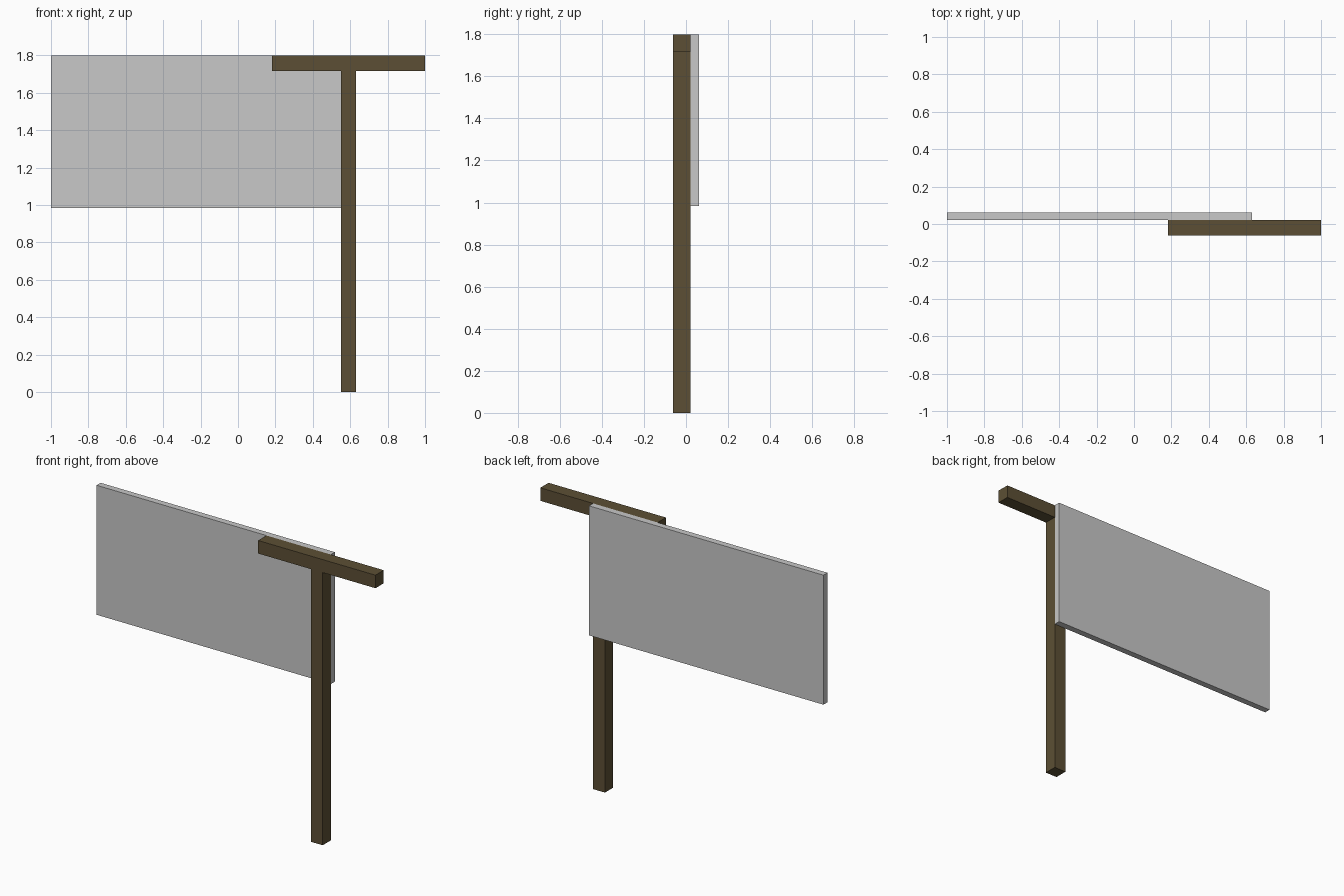
import bpy

if "Cube" in bpy.data.objects:
    bpy.data.objects.remove(bpy.data.objects["Cube"])


def material(name, rgb):
    m = bpy.data.materials.new(name)
    m.diffuse_color = (*rgb, 1.0)
    m.use_nodes = True
    m.node_tree.nodes["Principled BSDF"].inputs["Base Color"].default_value = m.diffuse_color
    return m


def box(name, lo, hi, mat):
    """Axis-aligned box between two corners."""
    bpy.ops.mesh.primitive_cube_add(size=1, location=[(a + b) / 2 for a, b in zip(lo, hi)])
    ob = bpy.context.object
    ob.name = name
    ob.scale = [b - a for a, b in zip(lo, hi)]
    bpy.ops.object.transform_apply(location=False, rotation=False, scale=True)
    ob.data.materials.append(mat)
    return ob


wood = material("dark_wood", (0.107, 0.078, 0.035))
grey = material("light_grey", (0.58, 0.58, 0.58))

FRONT, MID, BACK = -0.061, 0.021, 0.061   # timber in front, panel behind
TOP, BAR_BOTTOM = 1.798, 1.716

# Upright post and the crossbar resting on it
box("post", (0.55, FRONT, 0), (0.632, MID, BAR_BOTTOM), wood)
box("crossbar", (0.183, FRONT, BAR_BOTTOM), (1.0, MID, TOP), wood)

# Flat panel fixed to the back of the post
box("panel", (-1.0, MID, 0.983), (0.632, BACK, TOP), grey)
